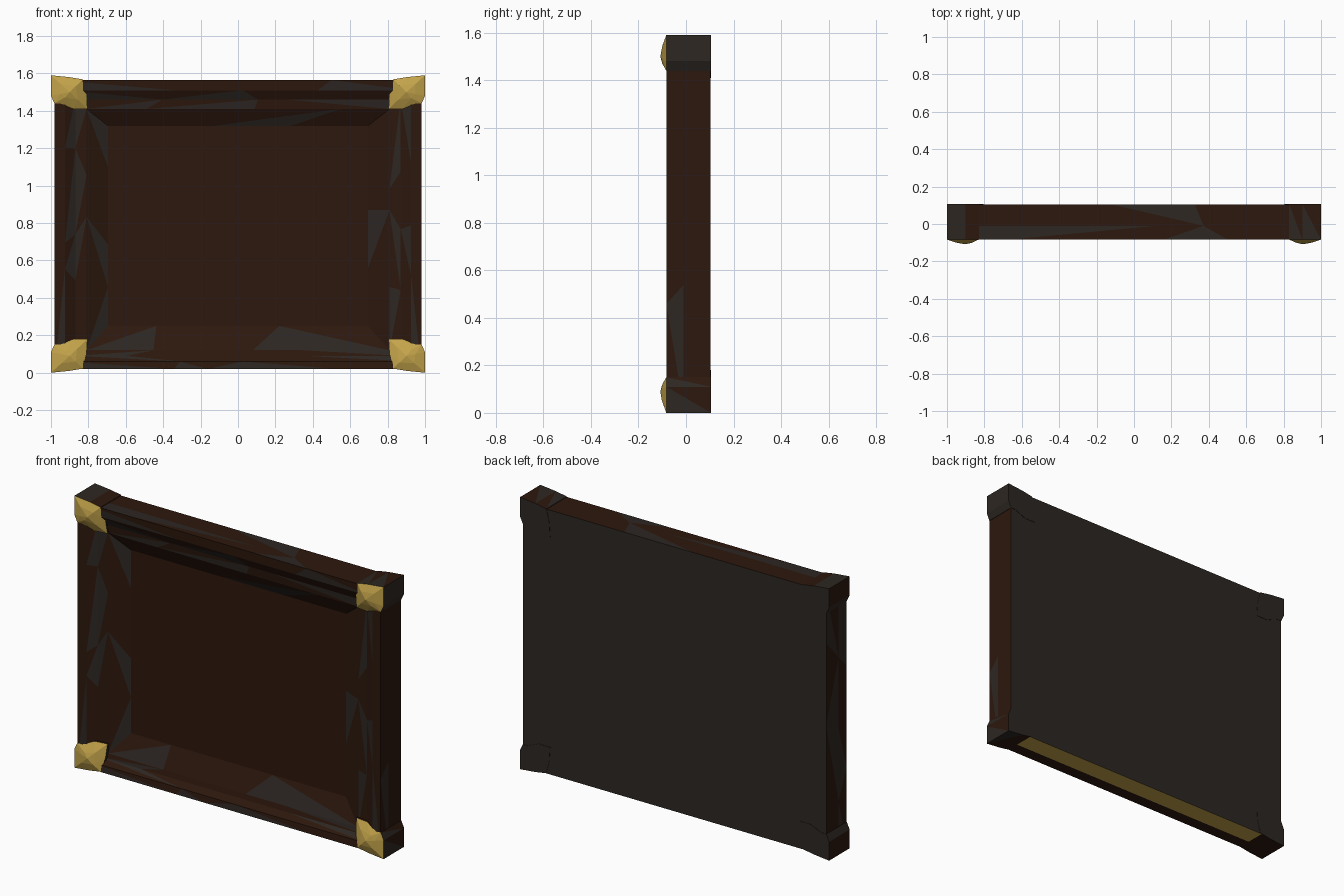
import bpy, bmesh, random
from mathutils import Vector

if "Cube" in bpy.data.objects:
    bpy.data.objects.remove(bpy.data.objects["Cube"])

random.seed(4)

def material(name, rgb):
    m = bpy.data.materials.new(name)
    m.diffuse_color = (*rgb, 1)
    m.use_nodes = True
    m.node_tree.nodes["Principled BSDF"].inputs["Base Color"].default_value = m.diffuse_color
    return m

brown = material("dark_brown_wood", (0.026, 0.009, 0.004))
grey = material("grey_brown_wood", (0.026, 0.020, 0.016))
gold = material("gold", (0.55, 0.37, 0.07))

def make_object(name, bm):
    mesh = bpy.data.meshes.new(name)
    bm.to_mesh(mesh)
    bm.free()
    for m in (brown, grey, gold):
        mesh.materials.append(m)
    ob = bpy.data.objects.new(name, mesh)
    bpy.context.collection.objects.link(ob)
    return ob

def tri(bm, a, b, c, mat):
    bm.faces.new((a, b, c)).material_index = mat

# Moulding profile as nested rectangles: half width, bottom, top, depth
RINGS = [(0.98, 0.02, 1.565, 0.104), (0.98, 0.02, 1.565, -0.01),
         (0.98, 0.02, 1.565, -0.083), (0.925, 0.06, 1.51, -0.079),
         (0.87, 0.09, 1.46, -0.052), (0.81, 0.12, 1.41, -0.045),
         (0.695, 0.25, 1.32, 0.005)]
CUTS = 4  # pieces per rail

def rect_loop(bm, x, z0, z1, y):
    corners = [Vector(p) for p in ((-x, y, z0), (x, y, z0), (x, y, z1), (-x, y, z1))]
    loop = []
    for i, a in enumerate(corners):
        b = corners[(i + 1) % 4]
        for k in range(CUTS):
            t = 0 if k == 0 else (k + random.uniform(-0.4, 0.4)) / CUTS
            loop.append(bm.verts.new(a.lerp(b, t)))
    return loop

# Frame body: faceted moulding, back board and recessed panel
bm = bmesh.new()
loops = [rect_loop(bm, *r) for r in RINGS]
n = 4 * CUTS
for r, (lo, hi) in enumerate(zip(loops, loops[1:])):
    for i in range(n):
        j = (i + 1) % n
        a, b, c, d = lo[i], lo[j], hi[j], hi[i]
        gilded = r == 0 and i < CUTS       # gilt strip under the bottom rail
        pick = lambda: 2 if gilded else random.choice((0, 0, 1))
        if random.random() < 0.5:
            tri(bm, a, b, c, pick())
            tri(bm, a, c, d, pick())
        else:
            tri(bm, a, b, d, pick())
            tri(bm, b, c, d, pick())
bm.faces.new(loops[-1]).material_index = 0
bm.faces.new(loops[0][::-1]).material_index = 1
bmesh.ops.recalc_face_normals(bm, faces=bm.faces)
make_object("frame_body", bm)

# Corner outline (distance in from side, up from end, front depth)
OUTLINE = [(0, 0, -0.083), (0.10, 0.01, -0.083), (0.17, 0.022, -0.083),
           (0.19, 0.10, -0.068), (0.195, 0.18, -0.056), (0.12, 0.18, -0.066),
           (0.05, 0.15, -0.083), (0.018, 0.15, -0.083), (0, 0.11, -0.083)]
PEAK = Vector((0.10, 0.09, -0.108))

def corner_cap(name, sx, top):
    bm = bmesh.new()
    def place(u, v, y):
        return bm.verts.new((sx * (1 - u), y, 1.59 - v if top else v))
    rim = [place(*p) for p in OUTLINE]
    back = [place(u, v, 0.106) for u, v, y in OUTLINE]
    mid = []
    for p in OUTLINE[::2]:
        q = Vector(p).lerp(PEAK, random.uniform(0.45, 0.6))
        mid.append(place(q.x, q.y, q.z - 0.004))
    peak = place(*PEAK)
    # gilded facets rising to the peak
    m = len(mid)
    for i in range(m):
        k = (i + 1) % m
        tri(bm, mid[i], mid[k], peak, 2)
        a, b = rim[2 * i], rim[(2 * i + 1) % 9]
        if i < m - 1:
            tri(bm, a, b, mid[i], 2)
            tri(bm, b, mid[k], mid[i], 2)
            tri(bm, b, rim[2 * i + 2], mid[k], 2)
        else:
            tri(bm, a, b, mid[i], 2)
            tri(bm, b, mid[k], mid[i], 2)
    # dark wooden sides and back
    for i in range(9):
        j = (i + 1) % 9
        tri(bm, rim[i], back[i], back[j], random.choice((0, 1)))
        tri(bm, rim[i], back[j], rim[j], random.choice((0, 0, 1)))
    bm.faces.new(back).material_index = 1
    bmesh.ops.recalc_face_normals(bm, faces=bm.faces)
    make_object(name, bm)

for sx, side in ((-1, "left"), (1, "right")):
    for top, end in ((False, "bottom"), (True, "top")):
        corner_cap(f"{end}_{side}_corner", sx, top)
